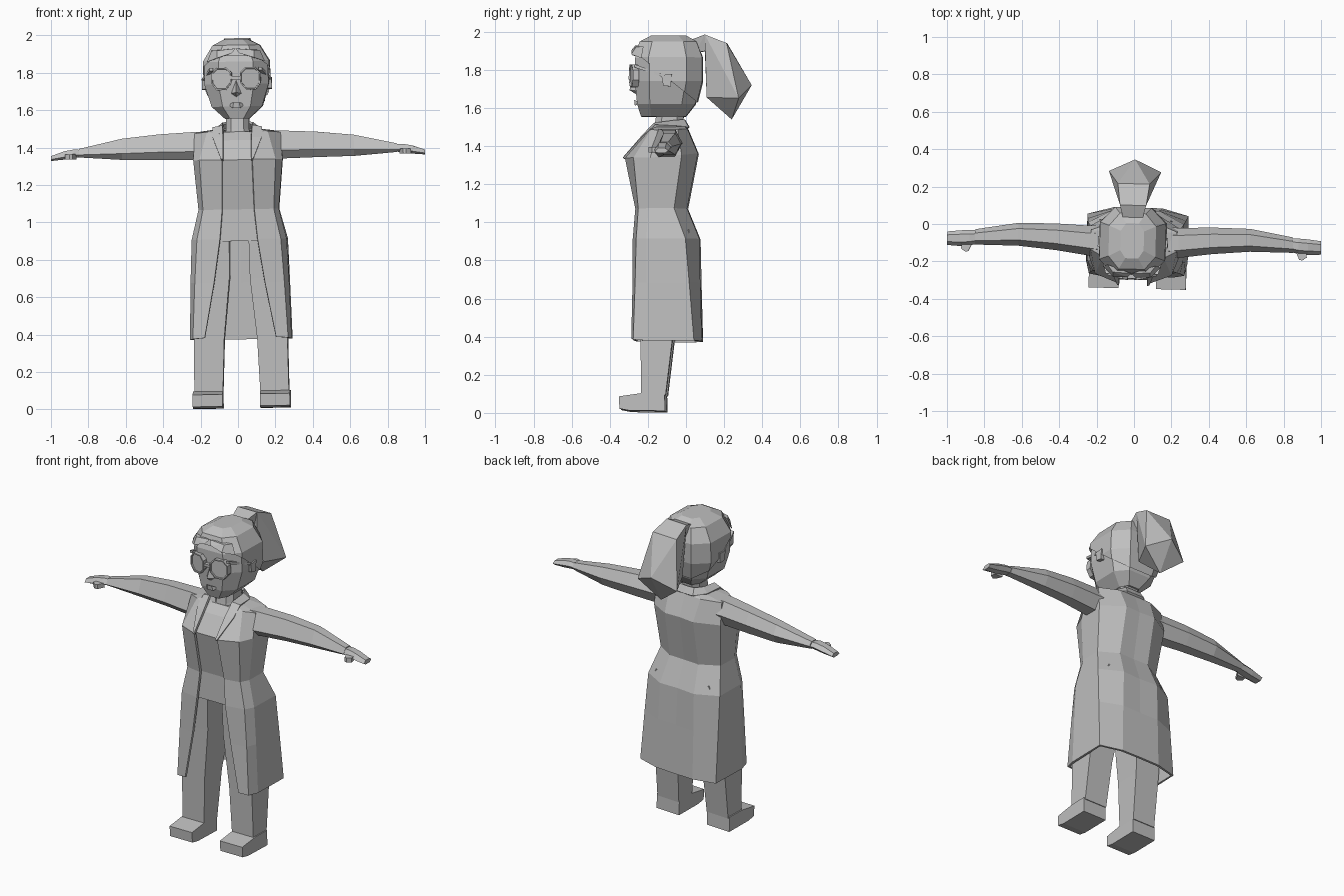
import bpy, bmesh, math
from mathutils import Matrix, Vector

grey = bpy.data.materials.new("plain grey")
grey.diffuse_color = (0.52, 0.52, 0.52, 1)

# Slight lean and turn shared by the whole figure
pivot = Vector((0, -0.1, 1.4))
POSE = (Matrix.Translation(pivot) @ Matrix.Rotation(math.radians(-1.5), 4, 'Z')
        @ Matrix.Rotation(math.radians(-1.0), 4, 'Y') @ Matrix.Translation(-pivot))


def finish(name, bm, mirror=False, thick=0):
    bmesh.ops.recalc_face_normals(bm, faces=bm.faces[:])
    me = bpy.data.meshes.new(name)
    bm.to_mesh(me)
    bm.free()
    me.materials.append(grey)
    ob = bpy.data.objects.new(name, me)
    bpy.context.collection.objects.link(ob)
    ob.matrix_world = POSE
    if mirror:
        ob.modifiers.new("mirror", 'MIRROR')
    if thick:
        s = ob.modifiers.new("thickness", 'SOLIDIFY')
        s.thickness, s.offset = thick, 0
    return ob


def skin(rings, closed=True, cap=True):
    bm = bmesh.new()
    vs = [[bm.verts.new(p) for p in r] for r in rings]
    n = len(rings[0])
    for a, b in zip(vs, vs[1:]):
        for i in range(n if closed else n - 1):
            j = (i + 1) % n
            bm.faces.new((a[i], a[j], b[j], b[i]))
    if closed and cap:
        bm.faces.new(vs[0])
        bm.faces.new(vs[-1])
    return bm


def loft(name, rings, mirror=False):
    return finish(name, skin(rings), mirror)


def hull(name, pts, mirror=False):
    bm = bmesh.new()
    for p in pts:
        bm.verts.new(p)
    res = bmesh.ops.convex_hull(bm, input=bm.verts[:])
    junk = [g for g in res["geom_interior"] if isinstance(g, bmesh.types.BMVert)]
    bmesh.ops.delete(bm, geom=junk, context='VERTS')
    bmesh.ops.dissolve_limit(bm, angle_limit=0.03, verts=bm.verts[:], edges=bm.edges[:])
    return finish(name, bm, mirror)


def both(pts):
    return [(s * x, y, z) for x, y, z in pts for s in ((1, -1) if x else (1,))]


def octagon(z, w, yf, yb, c=0.45):
    """Chamfered rectangle, level at height z."""
    m, h = (yf + yb) / 2, (yb - yf) / 2
    k = 1 - c
    return [(x * w, m + y * h, z) for x, y in
            ((k, -1), (1, -k), (1, k), (k, 1), (-k, 1), (-1, k), (-1, -k), (-k, -1))]


def box_ring(z, x0, x1, y0, y1):
    return [(x0, y0, z), (x1, y0, z), (x1, y1, z), (x0, y1, z)]


# Head and hair cap
HEAD = [(1.555, .065, -.235, .0), (1.62, .135, -.255, .05), (1.74, .172, -.266, .08),
        (1.86, .168, -.266, .08), (1.94, .12, -.235, .05), (1.97, .06, -.18, .0)]
loft("head", [octagon(*r) for r in HEAD])
bm = skin([octagon(*r) for r in HEAD])
mid = Matrix.Translation((0, -.09, 1.76))
bmesh.ops.transform(bm, matrix=mid @ Matrix.Scale(1.045, 4) @ mid.inverted(), verts=bm.verts[:])
cut = bmesh.ops.bisect_plane(bm, geom=bm.verts[:] + bm.edges[:] + bm.faces[:],
                             plane_co=(0, -.12, 1.775), plane_no=(0, .8, 1), clear_inner=True)
finish("hair_cap", bm)

# Swept fringe over the forehead
hull("fringe", [(0, -.265, 1.93), (.1, -.26, 1.92), (.1, -.285, 1.88), (.155, -.23, 1.86),
                (.02, -.285, 1.905), (.13, -.22, 1.92)], True)

# Ponytail and its tie
hull("hair_tie", both([(.05, .02, 1.955), (.07, .10, 1.985), (.045, .05, 1.89), (.05, .11, 1.90)]))
hull("ponytail", both([(.07, .10, 1.985), (.04, .10, 1.895), (.085, .215, 1.94), (.055, .11, 1.655),
                       (.14, .28, 1.65), (0, .345, 1.72), (0, .24, 1.54)]))

# Facial features
hull("nose", both([(0, -.262, 1.77), (.028, -.26, 1.69), (0, -.298, 1.695), (0, -.258, 1.67)]))
hull("mouth", both([(.046, -.245, 1.63), (.015, -.272, 1.642), (0, -.27, 1.636), (.02, -.268, 1.612)]))
hull("ear", [(x, y, z) for x in (.15, .187) for y, z in
             ((-.125, 1.77), (-.07, 1.775), (-.075, 1.71), (-.115, 1.715))], True)

# Glasses: framed lenses, bridge and temples


def lens_ring(y, s):
    return [(.077 + s * .055 * x, y + .012 * x, 1.768 + s * .06 * z) for x, z in
            ((.5, 1), (1, .5), (1, -.4), (.5, -1), (-.4, -1), (-1, -.35), (-1, .55), (-.5, 1))]


loft("glasses_lens", [lens_ring(-.255, 1), lens_ring(-.288, 1), lens_ring(-.288, .88),
                      lens_ring(-.28, .86)], True)
hull("glasses_bridge", both([(.03, y, z) for y in (-.27, -.292) for z in (1.765, 1.782)]))
hull("glasses_temple", [(x + d, y, z + h) for x, y, z in ((.128, -.268, 1.82), (.174, -.11, 1.765))
                        for d in (-.006, .012) for h in (-.008, .008)], True)

# Neck, shirt and hips
loft("neck", [octagon(1.36, .075, -.19, -.03), octagon(1.50, .062, -.165, -.02),
              octagon(1.60, .062, -.15, -.005)])
loft("shirt", [octagon(.90, .20, -.25, .04), octagon(1.07, .18, -.245, -.02),
               octagon(1.335, .205, -.298, .03), octagon(1.44, .17, -.225, .01),
               octagon(1.485, .11, -.17, -.01)])

# Open coat, one half from the front edge to the centre of the back
COAT = [
    [(.19, -.275, .385), (.25, -.265, .38), (.265, -.20, .375), (.265, .045, .375), (.13, .08, .375), (0, .082, .375)],
    [(.135, -.27, .68), (.235, -.255, .68), (.257, -.20, .68), (.257, .02, .68), (.125, .072, .68), (0, .07, .68)],
    [(.10, -.27, .91), (.22, -.25, .91), (.247, -.20, .91), (.25, .00, .91), (.12, .067, .91), (0, .06, .91)],
    [(.085, -.257, 1.07), (.185, -.24, 1.07), (.208, -.19, 1.07), (.208, -.06, 1.07), (.10, .002, 1.07), (0, 0, 1.07)],
    [(.08, -.312, 1.335), (.20, -.265, 1.335), (.232, -.18, 1.335), (.232, -.02, 1.35), (.10, .058, 1.36), (0, .05, 1.36)],
    [(.095, -.20, 1.47), (.16, -.175, 1.48), (.225, -.14, 1.475), (.225, -.04, 1.48), (.11, .005, 1.485), (0, .005, 1.485)],
    [(.085, -.165, 1.50), (.10, -.15, 1.497), (.11, -.12, 1.495), (.10, -.05, 1.495), (.065, -.015, 1.50), (0, -.012, 1.50)],
]
finish("coat", skin(COAT, closed=False), True, .014)

# Lapel rising into the collar
LAPEL = [[(.075, -.325, 1.335), (.085, -.322, 1.335)],
         [(.075, -.225, 1.45), (.13, -.215, 1.45)],
         [(.078, -.165, 1.515), (.13, -.155, 1.505)],
         [(.078, -.06, 1.53), (.115, -.05, 1.50)],
         [(.05, -.012, 1.535), (.06, .012, 1.495)],
         [(0, -.01, 1.535), (0, .014, 1.495)]]
finish("lapel", skin(LAPEL, closed=False), True, .014)


# Sleeves and hands
def arm_ring(x, z0, z1, y0, y1):
    m, h = (z0 + z1) / 2, (z1 - z0) / 2
    d = (y1 - y0) * .25
    return [(x, y0, m - h * .4), (x, y0 + d, z0), (x, y1 - d, z0),
            (x, y1, m), (x, y1 - d, z1), (x, y0 + d, z1)]


loft("sleeve", [arm_ring(.15, 1.335, 1.487, -.19, -.01), arm_ring(.24, 1.338, 1.487, -.175, -.015),
                arm_ring(.42, 1.342, 1.478, -.15, -.008), arm_ring(.62, 1.345, 1.458, -.132, -.01),
                arm_ring(.85, 1.362, 1.408, -.132, -.05)], True)
loft("hand", [arm_ring(.83, 1.366, 1.402, -.125, -.056), arm_ring(.88, 1.36, 1.405, -.138, -.055),
              arm_ring(.93, 1.352, 1.396, -.142, -.058), arm_ring(1.0, 1.346, 1.372, -.138, -.066)], True)
hull("thumb", [(x, y, z) for x, y in ((.865, -.125), (.92, -.125), (.925, -.155), (.90, -.172), (.885, -.168))
               for z in (1.352, 1.38)], True)

# Trouser legs and shoes
loft("trouser_leg", [box_ring(.09, .10, .253, -.228, -.10), box_ring(.38, .088, .25, -.232, -.065),
                     box_ring(.70, .055, .235, -.238, -.015), box_ring(.90, .052, .215, -.242, .02),
                     box_ring(.96, .0, .19, -.235, .02)], True)
hull("shoe", [(x, y, z) for x in (.10, .26) for y, z in
              ((-.342, .018), (-.345, .082), (-.22, .10), (-.105, .10), (-.103, .006), (-.29, .008))], True)
